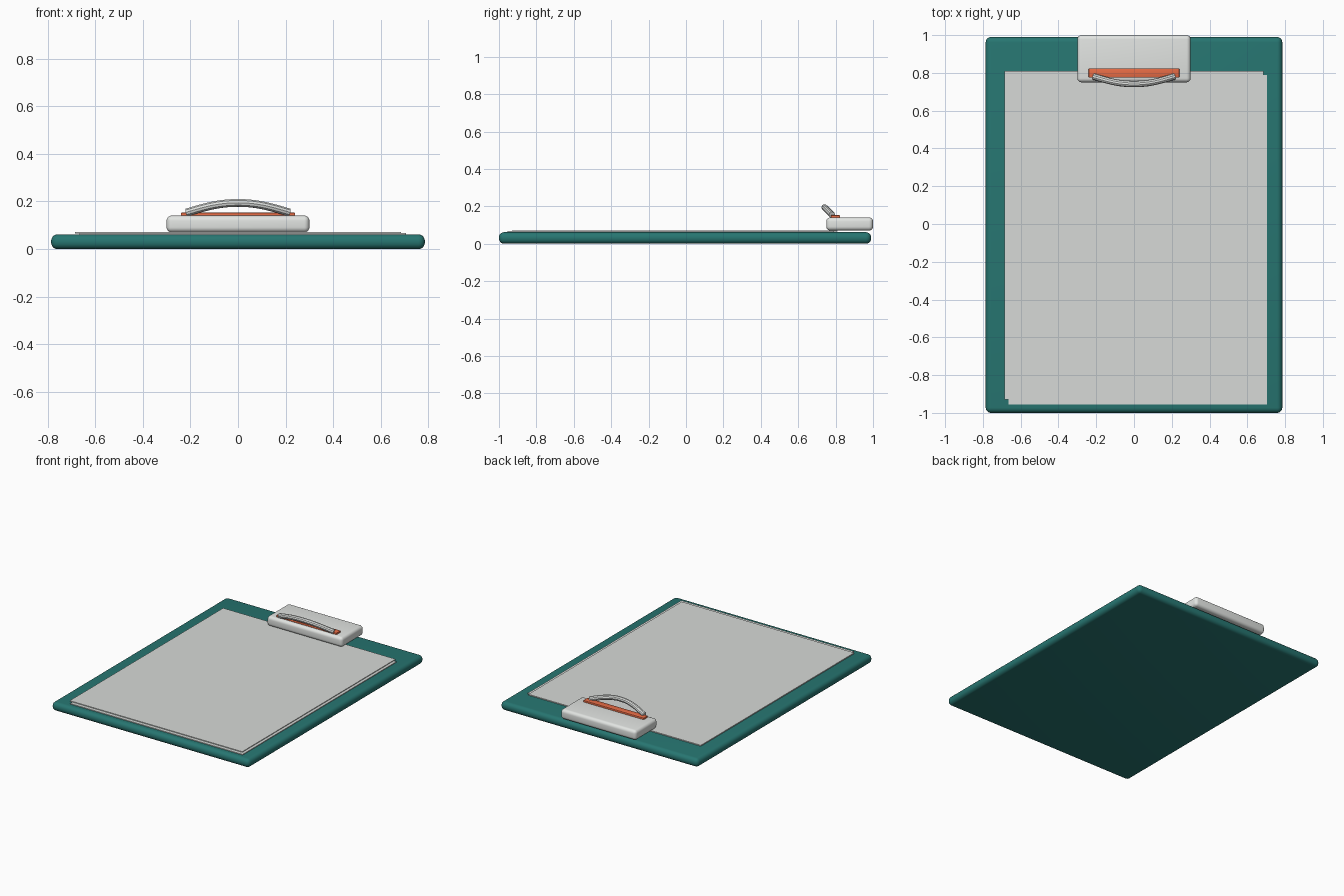
import bpy
from mathutils import Vector

cube = bpy.data.objects.get("Cube")
if cube:
    bpy.data.objects.remove(cube, do_unlink=True)


def material(name, rgb):
    mat = bpy.data.materials.new(name)
    mat.use_nodes = True
    mat.diffuse_color = (*rgb, 1)
    mat.node_tree.nodes["Principled BSDF"].inputs["Base Color"].default_value = (*rgb, 1)
    return mat


teal = material("teal", (0.02, 0.18, 0.165))
paper_white = material("paper white", (0.68, 0.70, 0.68))
clip_grey = material("light grey", (0.76, 0.78, 0.76))
orange = material("orange", (0.80, 0.15, 0.06))


def smooth(obj):
    bpy.ops.object.select_all(action="DESELECT")
    obj.select_set(True)
    bpy.context.view_layer.objects.active = obj
    bpy.ops.object.shade_smooth_by_angle()


def box(name, low, high, mat, bevel=0, segments=4):
    """Rounded box between two opposite corners."""
    low, high = Vector(low), Vector(high)
    bpy.ops.mesh.primitive_cube_add(size=1, location=(low + high) / 2)
    obj = bpy.context.object
    obj.name = name
    obj.scale = high - low
    bpy.ops.object.transform_apply(location=False, rotation=False, scale=True)
    obj.data.materials.append(mat)
    if bevel:
        mod = obj.modifiers.new("rounding", "BEVEL")
        mod.width = bevel
        mod.segments = segments
        bpy.ops.object.modifier_apply(modifier=mod.name)
        smooth(obj)
    return obj


# Backing board
box("board", (-0.785, -1, 0), (0.785, 0.99, 0.062), teal, 0.028, 5)

# Two slightly shifted sheets
box("lower_sheet", (-0.665, -0.955, 0.06), (0.705, 0.79, 0.067), paper_white)
box("upper_sheet", (-0.685, -0.93, 0.065), (0.685, 0.81, 0.072), paper_white)

# Clip body and its coloured pad
box("clip_body", (-0.3, 0.75, 0.07), (0.3, 1, 0.141), clip_grey, 0.022, 5)
box("clip_pad", (-0.24, 0.775, 0.135), (0.24, 0.823, 0.153), orange, 0.003, 2)

# Arched wire lever leaning forward
curve = bpy.data.curves.new("clip_lever", "CURVE")
curve.dimensions = "3D"
curve.bevel_depth = 0.017
curve.bevel_resolution = 3
curve.use_fill_caps = True
curve.resolution_u = 10
spline = curve.splines.new("BEZIER")
spline.bezier_points.add(2)
for point, x in zip(spline.bezier_points, (-0.215, 0, 0.215)):
    rise = 0 if x else 0.04
    point.co = (x, 0.781 - rise, 0.154 + rise)
    slope = Vector((0.075, 0.022 if x > 0 else -0.022, -0.022 if x > 0 else 0.022))
    if not x:
        slope = Vector((0.085, 0, 0))
    point.handle_left_type = point.handle_right_type = "FREE"
    point.handle_left = point.co - slope
    point.handle_right = point.co + slope
lever = bpy.data.objects.new("clip_lever", curve)
bpy.context.collection.objects.link(lever)
bpy.ops.object.select_all(action="DESELECT")
lever.select_set(True)
bpy.context.view_layer.objects.active = lever
bpy.ops.object.convert(target="MESH")
lever = bpy.context.object
lever.data.materials.clear()
lever.data.materials.append(clip_grey)
smooth(lever)
